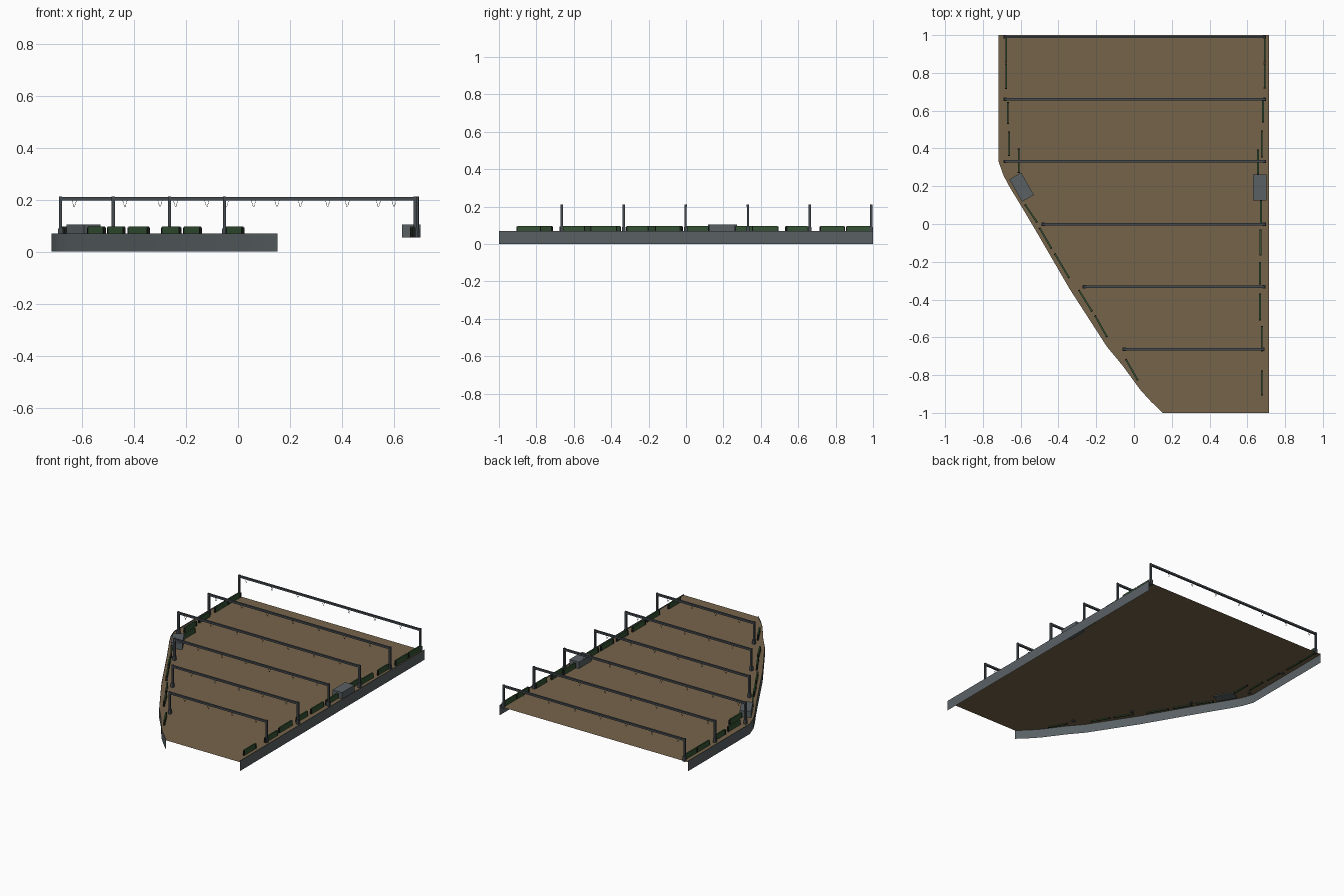
import bpy, bmesh, math
from mathutils import Vector, Matrix

if "Cube" in bpy.data.objects:
    bpy.data.objects.remove(bpy.data.objects["Cube"])


def mat(name, c):
    m = bpy.data.materials.new(name)
    m.diffuse_color = (*c, 1)
    m.use_nodes = True
    m.node_tree.nodes["Principled BSDF"].inputs["Base Color"].default_value = m.diffuse_color
    return m


EARTH = mat("brown deck", (0.18, 0.127, 0.069))
STONE = mat("grey wall", (0.10, 0.118, 0.127))
STEEL = mat("dark steel", (0.06, 0.07, 0.08))
GREEN = mat("hedge green", (0.035, 0.085, 0.035))
BLACK = mat("black trim", (0.01, 0.012, 0.01))
DECK_Z, FOOT_Z = 0.061, 0.055


def finish(name, bm, *mats):
    me = bpy.data.meshes.new(name)
    bm.to_mesh(me)
    bm.free()
    for m in mats:
        me.materials.append(m)
    ob = bpy.data.objects.new(name, me)
    bpy.context.collection.objects.link(ob)
    return ob


def add_box(bm, center, size, angle=0, index=0):
    mx = (Matrix.Translation(center) @ Matrix.Rotation(angle, 4, 'Z')
          @ Matrix.Diagonal((*size, 1)))
    verts = bmesh.ops.create_cube(bm, size=1, matrix=mx)["verts"]
    for f in {f for v in verts for f in v.link_faces}:
        f.material_index = index
    return verts


def wall(name, path):
    bm = bmesh.new()
    lo = [bm.verts.new((x, y, 0)) for x, y in path]
    hi = [bm.verts.new((x, y, 0.07)) for x, y in path]
    for i in range(len(path) - 1):
        bm.faces.new((lo[i], lo[i + 1], hi[i + 1], hi[i])).smooth = True
    return finish(name, bm, STONE)


# Deck sheet and the two thin side walls
left = [(-0.717, 1), (-0.717, 0.33), (-0.69, 0.255), (-0.655, 0.19), (-0.6, 0.1),
        (-0.52, -0.035), (-0.34, -0.345), (-0.143, -0.65), (-0.06, -0.75),
        (0.035, -0.88), (0.09, -0.94), (0.152, -1)]
right = [(0.715, -1), (0.715, 1)]
bm = bmesh.new()
bm.faces.new([bm.verts.new((x, y, DECK_Z)) for x, y in left + right])
finish("deck", bm, EARTH)
wall("left_wall", left)
wall("right_wall", right)

# Overhead frames: two posts with wider feet, a beam, and V-shaped hangers
frames = [(0.99, -0.683, 0.691), (0.661, -0.683, 0.691), (0.331, -0.683, 0.691),
          (-0.002, -0.48, 0.69), (-0.333, -0.263, 0.688), (-0.664, -0.052, 0.682)]
for n, (y, x0, x1) in enumerate(frames):
    bm = bmesh.new()
    for x in (x0, x1):
        add_box(bm, (x, y, (FOOT_Z + 0.212) / 2), (0.012, 0.012, 0.212 - FOOT_Z))
        add_box(bm, (x, y, 0.0725), (0.018, 0.018, 0.035))
    add_box(bm, ((x0 + x1) / 2, y, 0.203), (x1 - x0, 0.013, 0.013))
    finish(f"frame_{n + 1}", bm, STEEL)
    bm = bmesh.new()
    x, step = (0.54, 0.195) if n < 3 else (0.6, 0.18)
    while x > x0 + 0.03:
        for s in (-1, 1):
            vs = add_box(bm, (x + s * 0.005, y, 0.185), (0.0015, 0.0015, 0.026))
            for v in vs:
                v.co.x += s * (v.co.z - 0.185) * 0.3
        x -= step
    finish(f"hangers_{n + 1}", bm, STEEL)


# Hedge panels: green boxes with black end plates
def hedge(name, a, b):
    a, b = Vector(a), Vector(b)
    d, mid = b - a, (a + b) / 2
    ang = math.atan2(d.y, d.x)
    h, z = 0.097 - FOOT_Z, (0.097 + FOOT_Z) / 2
    bm = bmesh.new()
    add_box(bm, (*mid, z), (d.length - 0.01, 0.009, h), ang)
    for p in (a, b):
        c = p + (mid - p).normalized() * 0.003
        add_box(bm, (*c, z - 0.002), (0.006, 0.011, h - 0.004), ang, 1)
    finish(name, bm, GREEN, BLACK)


straight = [  # x, y start, y end
    (-0.677, 0.99, 0.855), (-0.677, 0.85, 0.715), (-0.668, 0.645, 0.53),
    (-0.661, 0.49, 0.36), (-0.61, 0.4, 0.27),
    (0.692, 0.987, 0.855), (0.692, 0.85, 0.717), (0.683, 0.655, 0.537),
    (0.677, 0.495, 0.352), (0.656, 0.394, 0.262), (0.672, 0.124, -0.008),
    (0.67, -0.03, -0.167), (0.667, -0.2, -0.32), (0.667, -0.368, -0.51),
    (0.677, -0.54, -0.675), (0.677, -0.775, -0.907)]
for i, (x, y0, y1) in enumerate(straight):
    hedge(f"side_hedge_{i + 1}", (x, y0), (x, y1))
diagonal = [(-0.577, 0.103, -0.513, 0.008), (-0.50, -0.02, -0.437, -0.13),
            (-0.42, -0.156, -0.344, -0.285), (-0.292, -0.35, -0.222, -0.463),
            (-0.207, -0.484, -0.143, -0.598), (-0.044, -0.715, 0.02, -0.828)]
for i, (ax, ay, bx, by) in enumerate(diagonal):
    hedge(f"diagonal_hedge_{i + 1}", (ax, ay), (bx, by))

# Utility boxes at both sides
for name, x, y, ang in (("left_box", -0.595, 0.195, math.radians(30)),
                        ("right_box", 0.666, 0.193, 0)):
    bm = bmesh.new()
    add_box(bm, (x, y, 0.08), (0.072, 0.136, 0.05), ang)
    finish(name, bm, STONE)
